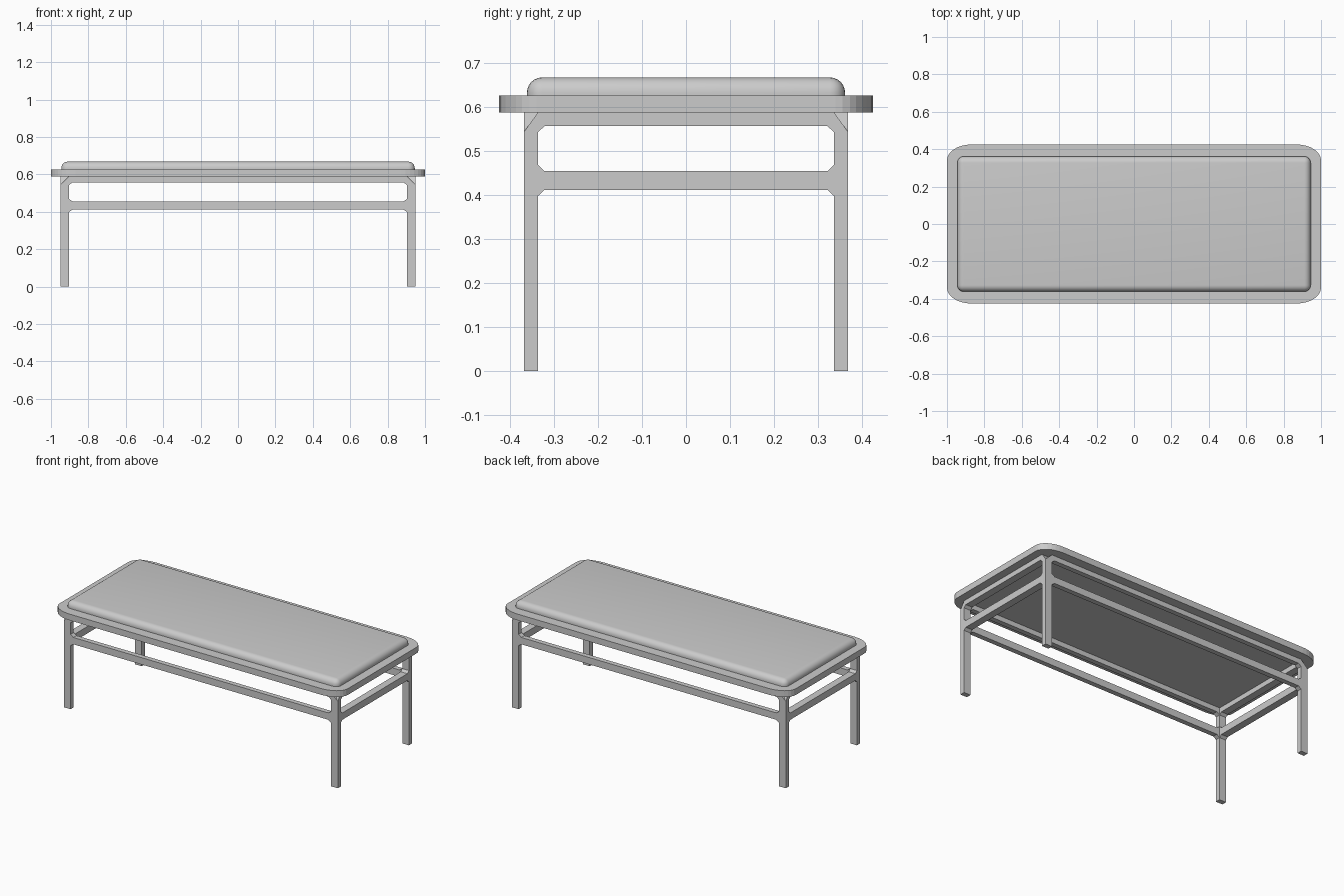
import bpy
import bmesh
import math

if "Cube" in bpy.data.objects:
    bpy.data.objects.remove(bpy.data.objects["Cube"])

grey = bpy.data.materials.new("plain_grey")
grey.use_nodes = True
colour = (0.6, 0.6, 0.6, 1)
grey.diffuse_color = colour
grey.node_tree.nodes["Principled BSDF"].inputs["Base Color"].default_value = colour

TOP_LOW, TOP_HIGH = 0.588, 0.627
CUSHION_HIGH = 0.668
LEG_X, LEG_Y = 0.95, 0.368      # outer faces of the legs
WIDE_X, WIDE_Y = 0.046, 0.031   # leg section


def finish(name, bm):
    bmesh.ops.recalc_face_normals(bm, faces=bm.faces)
    mesh = bpy.data.meshes.new(name)
    bm.to_mesh(mesh)
    bm.free()
    mesh.materials.append(grey)
    obj = bpy.data.objects.new(name, mesh)
    bpy.context.collection.objects.link(obj)
    return obj


def prism(name, points, direction):
    """Extrude a closed outline along a direction."""
    bm = bmesh.new()
    face = bm.faces.new([bm.verts.new(p) for p in points])
    grown = bmesh.ops.extrude_face_region(bm, geom=[face])
    verts = [v for v in grown["geom"] if isinstance(v, bmesh.types.BMVert)]
    bmesh.ops.translate(bm, verts=verts, vec=direction)
    return finish(name, bm), bm


def half_outline(outer, wide, chamfer):
    """Half of a two-rail frame, as (across, height) pairs from the centre."""
    inner = outer - wide
    low, high, upper = 0.412, 0.455, 0.557
    cz = 0.014
    return [
        (0, TOP_LOW), (inner, TOP_LOW), (outer, 0.545), (outer, 0), (inner, 0),
        (inner, low - cz), (inner - chamfer, low), (0, low),
        (0, high), (inner - chamfer, high), (inner, high + cz),
        (inner, upper - cz), (inner - chamfer, upper), (0, upper),
    ]


def frame(name, outline, place, direction, axis):
    """Build half a frame, open at the centre, and mirror it."""
    obj, _ = prism(name, [place(a, z) for a, z in outline], direction)
    bm = bmesh.new()
    bm.from_mesh(obj.data)
    seam = [f for f in bm.faces if all(abs(v.co[axis]) < 1e-5 for v in f.verts)]
    bmesh.ops.delete(bm, geom=seam, context="FACES_ONLY")
    bm.to_mesh(obj.data)
    bm.free()
    mirror = obj.modifiers.new("mirror", "MIRROR")
    mirror.use_axis = (axis == 0, axis == 1, False)


# Leg and rail frames: two long, two short
for side, front_back, right_left in ((-1, "front", "right"), (1, "back", "left")):
    frame(front_back + "_frame", half_outline(LEG_X, WIDE_X, 0.02),
          lambda a, z: (a, side * LEG_Y, z), (0, -side * WIDE_Y, 0), 0)
    frame(right_left + "_frame", half_outline(LEG_Y, WIDE_Y, 0.015),
          lambda a, z: (side * LEG_X, a, z), (-side * WIDE_X, 0, 0), 1)

# Table top with stretched round corners
HALF_X, HALF_Y, RX, RY, STEPS = 1.0, 0.425, 0.13, 0.085, 8
rim = []
for quarter, (sx, sy) in enumerate(((1, 1), (-1, 1), (-1, -1), (1, -1))):
    for i in range(STEPS + 1):
        t = math.pi / 2 * (quarter + i / STEPS)
        rim.append((sx * (HALF_X - RX) + RX * math.cos(t),
                    sy * (HALF_Y - RY) + RY * math.sin(t), TOP_LOW))
prism("bench_top", rim, (0, 0, TOP_HIGH - TOP_LOW))

# Cushion, rounded on its upper and upright edges
bm = bmesh.new()
bmesh.ops.create_cube(bm, size=1)
height = CUSHION_HIGH - TOP_HIGH
bmesh.ops.scale(bm, vec=(1.89, 0.724, height), verts=bm.verts)
bmesh.ops.translate(bm, vec=(0, 0, TOP_HIGH + height / 2), verts=bm.verts)
edges = [e for e in bm.edges if max(v.co.z for v in e.verts) > TOP_HIGH + 0.01]
bmesh.ops.bevel(bm, geom=edges, offset=0.035, segments=6, profile=0.5, affect="EDGES")
cushion = finish("cushion", bm)
bpy.ops.object.select_all(action="DESELECT")
cushion.select_set(True)
bpy.context.view_layer.objects.active = cushion
bpy.ops.object.shade_smooth_by_angle(angle=math.radians(40))
